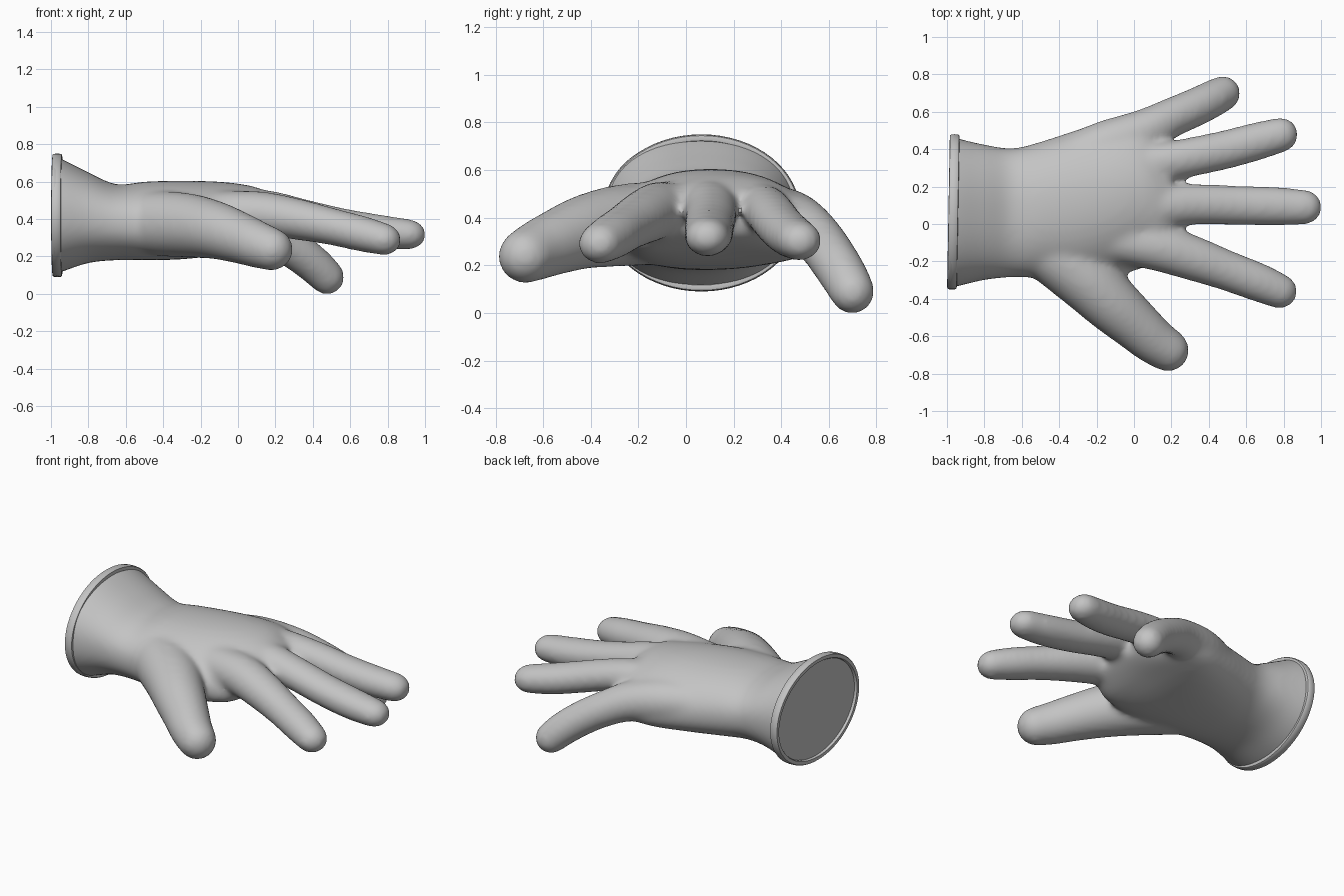
import bpy, bmesh, math
from mathutils import Vector

if "Cube" in bpy.data.objects:
    bpy.data.objects.remove(bpy.data.objects["Cube"])

grey = bpy.data.materials.new("grey_rubber")
grey.diffuse_color = (0.55, 0.55, 0.55, 1)
grey.use_nodes = True
grey.node_tree.nodes["Principled BSDF"].inputs["Base Color"].default_value = grey.diffuse_color


def loft(bm, rings, closed=False):
    """Skin a list of point rings, with caps unless the loft closes on itself."""
    vs = [[bm.verts.new(p) for p in r] for r in rings]
    n = len(vs[0])
    pairs = list(zip(vs, vs[1:])) + ([(vs[-1], vs[0])] if closed else [])
    faces = [bm.faces.new((a[i], a[(i + 1) % n], b[(i + 1) % n], b[i]))
             for a, b in pairs for i in range(n)]
    if not closed:
        faces += [bm.faces.new(vs[0]), bm.faces.new(vs[-1])]
    bmesh.ops.recalc_face_normals(bm, faces=faces)


def spline(keys, steps=6):
    """Catmull-Rom interpolation of tuples."""
    k = [Vector(p) for p in keys]
    k = [2 * k[0] - k[1]] + k + [2 * k[-1] - k[-2]]
    out = []
    for a, b, c, d in zip(k, k[1:], k[2:], k[3:]):
        for s in range(steps):
            t = s / steps
            out.append(0.5 * (2 * b + (c - a) * t + (2 * a - 5 * b + 4 * c - d) * t * t
                              + (3 * b - a - 3 * c + d) * t ** 3))
    return out + [k[-2]]


def finger(bm, keys, flat=1.0, n=20):
    """Oval tube through (x, y, z, radius) keys with a domed tip."""
    pts = spline(keys)
    pos = [p.to_3d() for p in pts]
    rad = [p[3] + 0.009 for p in pts]
    tip, r = pos[-1], rad[-1]
    d = (pos[-1] - pos[-2]).normalized()
    for a in (20, 40, 60, 75, 86):
        pos.append(tip + d * r * math.sin(math.radians(a)))
        rad.append(r * math.cos(math.radians(a)))
    rings = []
    for i, p in enumerate(pos):
        t = (pos[min(i + 1, len(pos) - 1)] - pos[max(i - 1, 0)]).normalized()
        u = t.cross(Vector((0, 0, 1))).normalized()
        v = u.cross(t) * flat
        rings.append([p + rad[i] * (u * math.cos(a) + v * math.sin(a))
                      for a in (2 * math.pi * j / n for j in range(n))])
    loft(bm, rings)


def sgnpow(v, e):
    return math.copysign(abs(v) ** e, v)


def finish(ob):
    ob.data.materials.clear()
    ob.data.materials.append(grey)
    bpy.ops.object.select_all(action='DESELECT')
    bpy.context.view_layer.objects.active = ob
    ob.select_set(True)
    bpy.ops.object.shade_smooth_by_angle(angle=math.radians(40))


bm = bmesh.new()

# Wrist and palm sections: x, y min, y max, z min, z max, drop of the side edges
palm = [(-1.06, -0.36, 0.49, 0.08, 0.765, 0), (-0.95, -0.335, 0.46, 0.115, 0.725, 0),
        (-0.80, -0.30, 0.425, 0.165, 0.65, 0), (-0.65, -0.285, 0.405, 0.18, 0.585, 0),
        (-0.50, -0.29, 0.44, 0.18, 0.60, 0.02), (-0.30, -0.30, 0.505, 0.185, 0.605, 0.04),
        (-0.10, -0.275, 0.56, 0.21, 0.60, 0.07), (0.05, -0.235, 0.555, 0.255, 0.582, 0.09),
        (0.14, -0.18, 0.43, 0.295, 0.555, 0.06), (0.20, -0.12, 0.36, 0.335, 0.52, 0.03)]
rings = []
for x, y0, y1, z0, z1, drop in spline(palm, 5):
    ring = []
    for j in range(48):
        a = 2 * math.pi * j / 48
        c, s = sgnpow(math.cos(a), 0.9), sgnpow(math.sin(a), 0.9)
        ring.append((x, (y0 + y1) / 2 + c * (y1 - y0) / 2,
                     (z0 + z1) / 2 + s * (z1 - z0) / 2 - drop * c * c))
    rings.append(ring)
loft(bm, rings)

# Thumb, index, middle, ring and little fingers: x, y, z, radius
finger(bm, [(-0.60, -0.05, 0.38, 0.14), (-0.42, -0.16, 0.375, 0.165), (-0.26, -0.29, 0.365, 0.163),
            (-0.12, -0.425, 0.34, 0.147), (0.02, -0.55, 0.295, 0.128), (0.10, -0.62, 0.265, 0.118),
            (0.18, -0.675, 0.238, 0.107)])
finger(bm, [(-0.15, -0.07, 0.43, 0.12), (0.10, -0.115, 0.43, 0.122), (0.30, -0.178, 0.402, 0.113),
            (0.50, -0.25, 0.36, 0.100), (0.66, -0.31, 0.322, 0.096), (0.78, -0.36, 0.292, 0.086)], 0.92)
finger(bm, [(-0.10, 0.10, 0.46, 0.11), (0.15, 0.10, 0.455, 0.106), (0.35, 0.105, 0.412, 0.100),
            (0.55, 0.10, 0.367, 0.098), (0.75, 0.095, 0.334, 0.096), (0.912, 0.09, 0.318, 0.086)], 0.87)
finger(bm, [(-0.10, 0.29, 0.45, 0.11), (0.15, 0.33, 0.44, 0.098), (0.33, 0.363, 0.405, 0.097),
            (0.50, 0.40, 0.36, 0.096), (0.65, 0.44, 0.325, 0.094), (0.785, 0.477, 0.303, 0.086)], 0.90)
finger(bm, [(-0.35, 0.34, 0.39, 0.12), (-0.15, 0.42, 0.39, 0.125), (0.05, 0.495, 0.36, 0.110),
            (0.20, 0.568, 0.295, 0.098), (0.33, 0.625, 0.215, 0.095), (0.415, 0.667, 0.148, 0.092),
            (0.475, 0.698, 0.090, 0.087)])

mesh = bpy.data.meshes.new("glove_body")
bm.to_mesh(mesh)
bm.free()
body = bpy.data.objects.new("glove_body", mesh)
bpy.context.collection.objects.link(body)

# Fuse the parts into one skin with soft webs
remesh = body.modifiers.new("fuse", 'REMESH')
remesh.mode = 'VOXEL'
remesh.voxel_size = 0.016
smooth = body.modifiers.new("soften", 'SMOOTH')
smooth.factor = 0.5
smooth.iterations = 22
bpy.context.view_layer.update()
deps = bpy.context.evaluated_depsgraph_get()
fused = bpy.data.meshes.new_from_object(body.evaluated_get(deps))
body.modifiers.clear()
body.data = fused

# Trim the wrist and close it with a flat end just inside the rim
bm = bmesh.new()
bm.from_mesh(fused)
bmesh.ops.bisect_plane(bm, geom=bm.verts[:] + bm.edges[:] + bm.faces[:],
                       plane_co=(-0.975, 0.065, 0), plane_no=(1, -0.018, 0), clear_inner=True)
bmesh.ops.holes_fill(bm, edges=[e for e in bm.edges if e.is_boundary], sides=0)
bmesh.ops.recalc_face_normals(bm, faces=bm.faces[:])
bm.to_mesh(fused)
bm.free()
finish(body)

# Rolled rim around the wrist end, tilted slightly
bm = bmesh.new()
rings = []
for j in range(64):
    a = 2 * math.pi * j / 64
    ring = []
    for k in range(12):
        b = 2 * math.pi * k / 12
        out = 0.016 * sgnpow(math.cos(b), 0.6)
        y = 0.065 + (0.399 + out) * math.cos(a)
        z = 0.42 + (0.314 + out) * math.sin(a)
        ring.append((-0.966 + 0.026 * sgnpow(math.sin(b), 0.5) + 0.018 * (y - 0.065), y, z))
    rings.append(ring)
loft(bm, rings, closed=True)
mesh = bpy.data.meshes.new("cuff_rim")
bm.to_mesh(mesh)
bm.free()
rim = bpy.data.objects.new("cuff_rim", mesh)
bpy.context.collection.objects.link(rim)
finish(rim)
